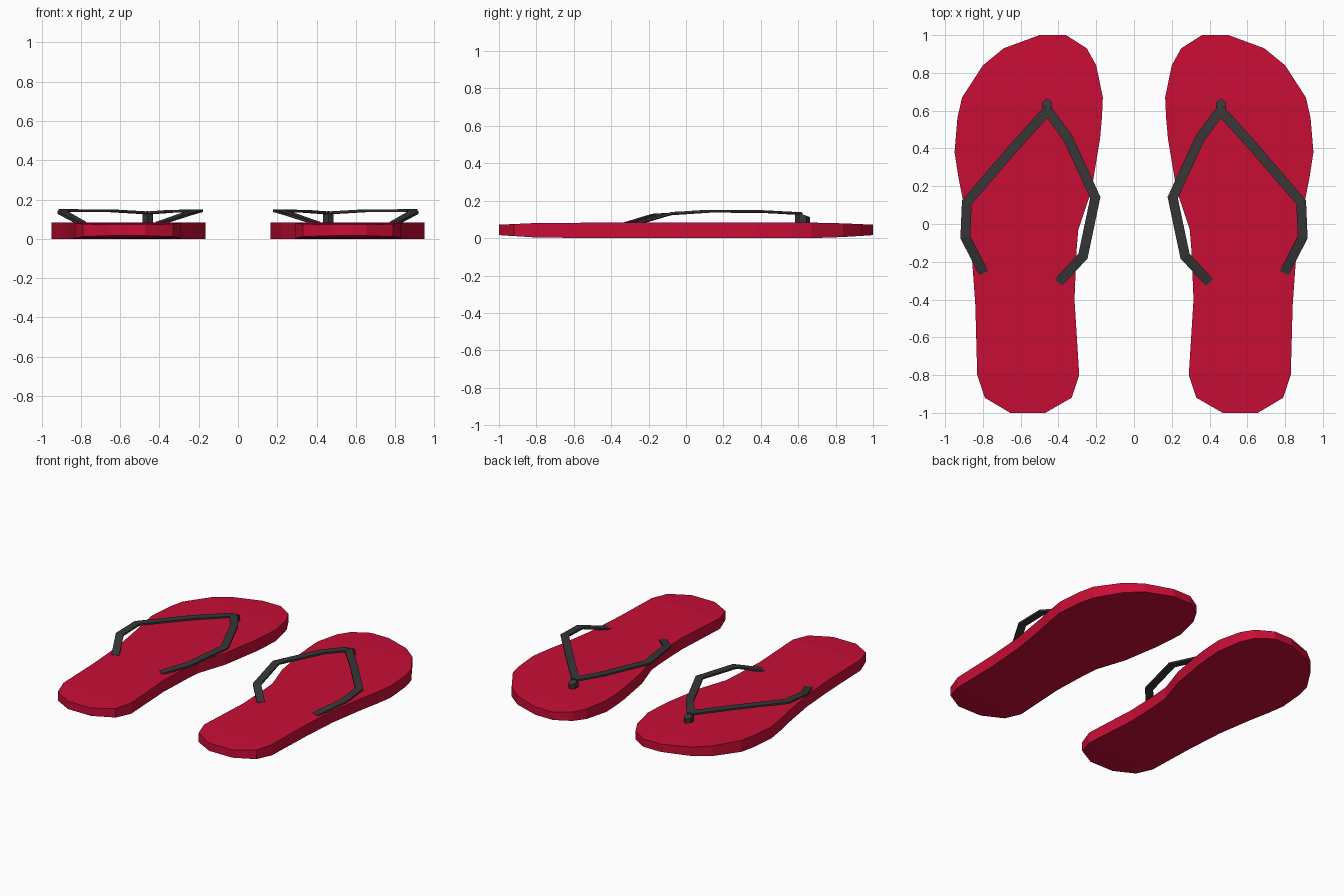
import bpy, bmesh, math
from mathutils import Vector

if "Cube" in bpy.data.objects:
    bpy.data.objects.remove(bpy.data.objects["Cube"])


def material(name, rgb):
    m = bpy.data.materials.new(name)
    m.diffuse_color = (*rgb, 1)
    m.use_nodes = True
    m.node_tree.nodes["Principled BSDF"].inputs["Base Color"].default_value = m.diffuse_color
    return m


red = material("red rubber", (0.58, 0.004, 0.036))
dark = material("charcoal strap", (0.038, 0.038, 0.038))


def mirrored_object(name, bm, mat):
    """Finish a right-hand part and mirror it to the left foot."""
    bmesh.ops.recalc_face_normals(bm, faces=bm.faces)
    me = bpy.data.meshes.new(name)
    bm.to_mesh(me)
    bm.free()
    me.materials.append(mat)
    ob = bpy.data.objects.new(name, me)
    bpy.context.collection.objects.link(ob)
    ob.modifiers.new("pair", 'MIRROR').use_axis[0] = True
    return ob


def loft(bm, sections):
    """Skin equal-length closed sections and cap the ends."""
    rings = [[bm.verts.new(p) for p in s] for s in sections]
    n = len(rings[0])
    for a, b in zip(rings, rings[1:]):
        for i in range(n):
            j = (i + 1) % n
            bm.faces.new((a[i], a[j], b[j], b[i]))
    bm.faces.new(rings[0])
    bm.faces.new(rings[-1])


# Sole: rows across the foot (inner x, inner y, outer x, outer y), heel to toe
ROWS = [(0.47, -1, 0.655, -1), (0.33, -0.92, 0.79, -0.92), (0.29, -0.8, 0.83, -0.8),
        (0.315, -0.4, 0.84, -0.43), (0.305, -0.15, 0.86, -0.15), (0.295, -0.03, 0.90, 0.10),
        (0.225, 0.18, 0.93, 0.25), (0.18, 0.45, 0.95, 0.38), (0.17, 0.56, 0.935, 0.56),
        (0.165, 0.67, 0.91, 0.67), (0.20, 0.84, 0.80, 0.84), (0.25, 0.93, 0.69, 0.93),
        (0.36, 1, 0.50, 1)]


def lift(y):  # the heel and toe edges thin out a little
    return 0.016 * max(0, (abs(y) - 0.75) / 0.25)


bm = bmesh.new()
loft(bm, [[(xi, yi, lift(yi)), (xo, yo, lift(yo)),
           (xo, yo, 0.083 - 0.7 * lift(yo)), (xi, yi, 0.083 - 0.7 * lift(yi))]
          for xi, yi, xo, yo in ROWS])
mirrored_object("sole", bm, red)


# Straps: flat ribbons with mitred corners
def ribbon(name, path, width=0.052, thick=0.013):
    pts = [Vector(p) for p in path]
    flat = [Vector((p.x, p.y)) for p in pts]
    dirs = [(b - a).normalized() for a, b in zip(flat, flat[1:])]
    sections = []
    for i, p in enumerate(pts):
        d0, d1 = dirs[max(i - 1, 0)], dirs[min(i, len(dirs) - 1)]
        d = (d0 + d1).normalized()
        w = width / 2 / max(d.dot(d0), 0.5)
        side = Vector((-d.y, d.x, 0)) * w
        down = Vector((0, 0, -thick))
        sections.append([p + side, p - side, p - side + down, p + side + down])
    bm = bmesh.new()
    loft(bm, sections)
    mirrored_object(name, bm, dark)


ribbon("outer_strap", [(0.455, 0.605, 0.138), (0.64, 0.40, 0.149), (0.885, 0.115, 0.151),
                       (0.893, -0.07, 0.14), (0.795, -0.26, 0.086)])
ribbon("inner_strap", [(0.46, 0.605, 0.138), (0.35, 0.455, 0.146), (0.205, 0.14, 0.15),
                       (0.27, -0.17, 0.13), (0.40, -0.31, 0.086)])

# Toe post: six-sided peg with a top sloping down to the toe
bm = bmesh.new()
ring = [(math.sin(math.tau * i / 6), math.cos(math.tau * i / 6)) for i in range(6)]
loft(bm, [[(0.46 + 0.03 * s, 0.624 + 0.04 * c, 0.07) for s, c in ring],
          [(0.46 + 0.03 * s, 0.624 + 0.04 * c, 0.127 - 0.015 * c) for s, c in ring]])
mirrored_object("toe_post", bm, dark)
